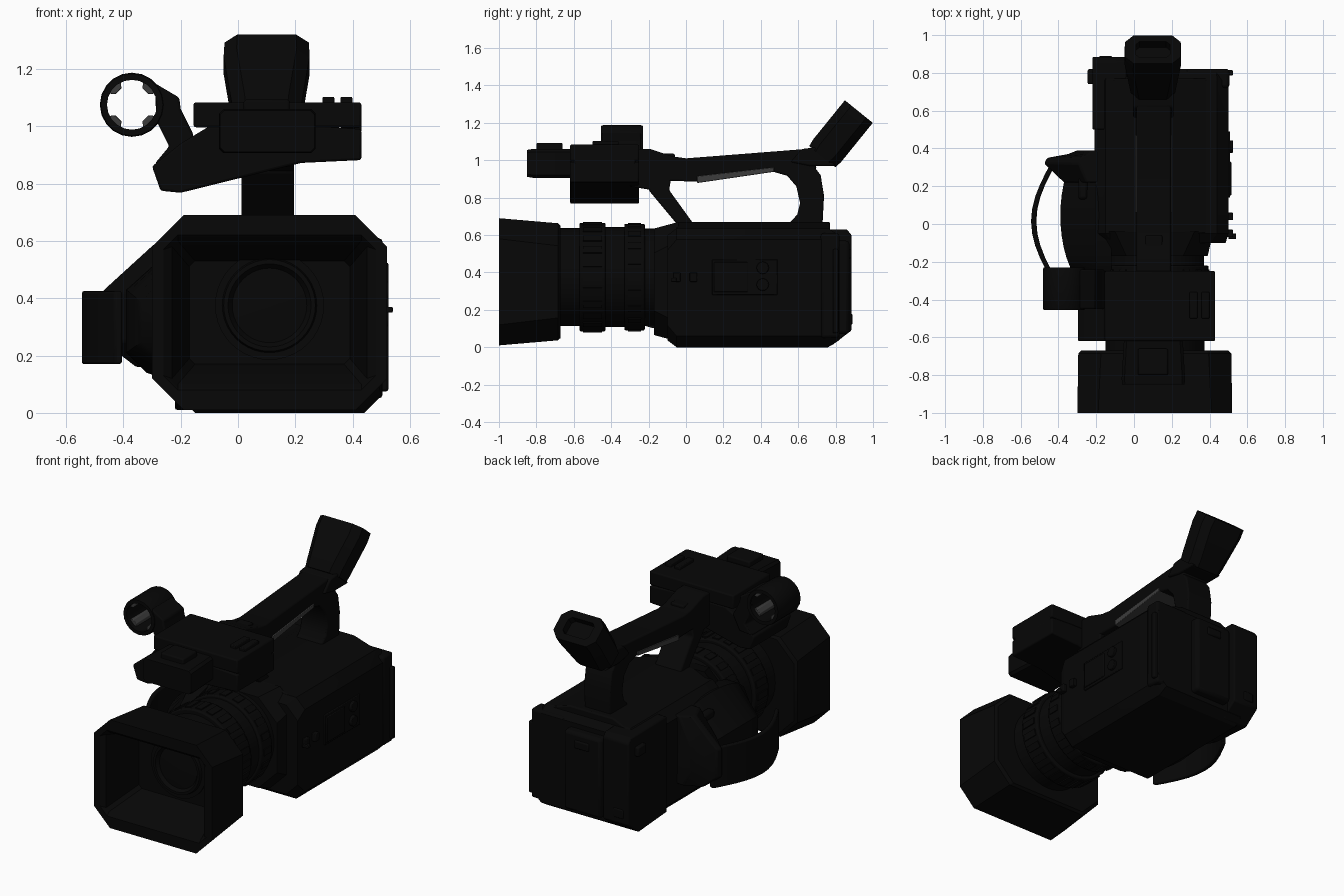
import bpy, bmesh, math
from mathutils import Matrix, Vector

cube = bpy.data.objects.get("Cube")
if cube:
    bpy.data.objects.remove(cube, do_unlink=True)


def material(name, value):
    m = bpy.data.materials.new(name)
    m.use_nodes = True
    colour = (value, value, value, 1)
    m.diffuse_color = colour
    m.node_tree.nodes["Principled BSDF"].inputs["Base Color"].default_value = colour
    return m


BLACK = material("matte black", .002)
GREY = material("rubber grey", .045)
LENS_X, LENS_Z = .11, .375


def finish(name, bm, mat=BLACK, bevel=0.0):
    bmesh.ops.recalc_face_normals(bm, faces=bm.faces)
    mesh = bpy.data.meshes.new(name)
    bm.to_mesh(mesh)
    bm.free()
    ob = bpy.data.objects.new(name, mesh)
    bpy.context.collection.objects.link(ob)
    mesh.materials.append(mat)
    if bevel:
        mod = ob.modifiers.new("soft edge", "BEVEL")
        mod.width, mod.segments, mod.limit_method = bevel, 2, "ANGLE"
    bpy.ops.object.select_all(action="DESELECT")
    ob.select_set(True)
    bpy.context.view_layer.objects.active = ob
    bpy.ops.object.shade_smooth_by_angle(angle=math.radians(32))
    return ob


def loft(name, rings, mat=BLACK, closed=False, bevel=0.0):
    """Skin equal-length point rings, capping both ends unless closed."""
    bm = bmesh.new()
    loops = [[bm.verts.new(p) for p in ring] for ring in rings]
    pairs = list(zip(loops, loops[1:]))
    if closed:
        pairs.append((loops[-1], loops[0]))
    else:
        bm.faces.new(loops[0])
        bm.faces.new(loops[-1])
    for a, b in pairs:
        for i in range(len(a)):
            bm.faces.new((a[i - 1], a[i], b[i], b[i - 1]))
    return finish(name, bm, mat, bevel)


def prism(name, outline, axis, lo, hi, mat=BLACK, bevel=.008):
    """Extrude a 2D outline along x, y or z."""
    place = {"x": lambda a, b, t: (t, a, b), "y": lambda a, b, t: (a, t, b),
             "z": lambda a, b, t: (a, b, t)}[axis]
    rings = [[place(a, b, t) for a, b in outline] for t in (lo, hi)]
    return loft(name, rings, mat, bevel=bevel)


def box(name, centre, size, mat=BLACK, bevel=.008):
    bm = bmesh.new()
    place = Matrix.Translation(centre) @ Matrix.Diagonal((*size, 1))
    bmesh.ops.create_cube(bm, size=1, matrix=place)
    return finish(name, bm, mat, bevel)


def octagon(y, half_x, half_z, cut, x=LENS_X, z=.35):
    """Rectangle with cut corners, facing along y."""
    corners = []
    for sx, sz in ((1, 1), (-1, 1), (-1, -1), (1, -1)):
        pair = [Vector((x + sx * half_x, y, z + sz * (half_z - cut))),
                Vector((x + sx * (half_x - cut), y, z + sz * half_z))]
        corners += pair if sx == sz else pair[::-1]
    return corners


def circle(y, radius, x=LENS_X, z=LENS_Z, sides=40):
    angles = [k * math.tau / sides for k in range(sides)]
    return [(x + radius * math.cos(a), y, z + radius * math.sin(a)) for a in angles]


# Lens hood: hollow, corner-cut, flaring to the front
loft("lens_hood", [octagon(-.67, .39, .3, .12), octagon(-.685, .405, .313, .12),
                   octagon(-1, .41, .34, .11), octagon(-1, .37, .27, .05),
                   octagon(-.98, .34, .25, .02), octagon(-.74, .28, .18, .02)])

# Front glass and its bezel
loft("front_lens", [circle(-.72, .19), circle(-.75, .19), circle(-.75, .165), circle(-.77, .16),
                    circle(-.77, .145), circle(-.75, .13), circle(-.76, .03)])

# Stepped barrel
for part, start, end, radius in (("front_barrel", -.69, -.56, .262), ("focus_ring", -.57, -.43, .29),
                                 ("middle_barrel", -.44, -.32, .268), ("zoom_ring", -.33, -.22, .285),
                                 ("rear_barrel", -.23, -.05, .26)):
    loft(part, [circle(start, radius), circle(end, radius)], bevel=.008)


def ribs(name, y, radius, count, length):
    bm = bmesh.new()
    for k in range(count):
        turn = Matrix.Rotation(k * math.tau / count, 4, "Y")
        bmesh.ops.create_cube(bm, size=1, matrix=Matrix.Translation((LENS_X, y, LENS_Z)) @ turn
                              @ Matrix.Translation((radius, 0, 0))
                              @ Matrix.Diagonal((.012, length, .04, 1)))
    finish(name, bm)


ribs("focus_ring_ribs", -.5, .29, 24, .1)
ribs("zoom_ring_ribs", -.275, .284, 20, .07)

# Main body with tapered ends, raised top and front collar
BODY = {"x": .145, "z": .318}
loft("body", [octagon(-.1, .34, .28, .08, **BODY), octagon(-.05, .355, .318, .06, **BODY),
              octagon(.76, .355, .318, .06, **BODY), octagon(.82, .35, .28, .06, **BODY)])
prism("body_top", [(-.14, .62), (.43, .62), (.27, .67), (-.03, .67)], "y", -.05, .77)
loft("body_collar", [octagon(-.17, .28, .285, .13), octagon(-.04, .31, .32, .1)])

# Rear panels and battery
prism("rear_left_panel", [(.5, .03), (.78, .01), (.885, .09), (.885, .6), (.86, .63), (.5, .63)],
      "x", -.22, -.04)
box("battery", (.11, .8, .32), (.26, .15, .5), bevel=.02)
box("battery_latch", (.11, .87, .5), (.1, .03, .05))
box("rear_right_panel", (.39, .77, .33), (.23, .1, .56), bevel=.015)
box("rear_side_plate", (.505, .8, .3), (.04, .03, .45))
box("strap_lug", (-.22, .78, .53), (.05, .08, .06))
box("rear_socket", (-.15, .88, .15), (.07, .02, .06))

# Control details on the left side
box("side_panel", (.5, .315, .375), (.016, .35, .19), bevel=.004)
box("side_door", (.5, .24, .375), (.03, .18, .16), bevel=.004)
for z in (.335, .425):
    dial = [(.41 + y, height) for y, _, height in circle(0, .033, x=0, z=z, sides=16)]
    prism("side_dial", dial, "x", .5, .525, bevel=.004)
for y in (-.05, .04):
    box("side_button", (.51, y, .375), (.03, .04, .05), bevel=.004)
box("side_tab", (.52, -.065, .36), (.04, .03, .02), bevel=.004)

# Hand grip: sections swell quickly, then stay nearly straight
sections = []
for k in range(13):
    t = k / 12
    swell = .35 + .65 * max(0, math.sin(math.pi * t)) ** .5
    y, out = -.29 + .67 * t, -.22 - .17 * swell
    low, top = .2 - .12 * swell, .46 + .14 * swell
    sections.append([(-.12, y, low), (out + .07, y, low + .06), (out, y, low + .13),
                     (out, y, top - .17), (-.2, y, top), (-.12, y, top)])
loft("hand_grip", sections)
box("zoom_rocker", (-.27, .2, .53), (.05, .14, .05), bevel=.015)

# Thumb rest: flared wedge behind the grip, narrowing upwards to the body
flare = [(-.37, .22), (-.475, .32), (-.46, .35), (-.35, .37), (-.3, .39), (-.18, .385), (-.18, .22)]
loft("thumb_rest", [[(-.18 + (x + .18) * reach, y, z) for x, y in flare]
                    for z, reach in ((.16, .6), (.25, 1), (.425, 1), (.59, .38))], bevel=.008)

# Hand strap: a bowed band
bow = [(-.43 - .115 * math.sin(math.pi * k / 10), -.31 + .065 * k) for k in range(11)]
prism("hand_strap", bow + [(x + .028, y) for x, y in reversed(bow)], "z", .17, .425, bevel=.008)

# Carrying handle: bar, slanted front leg and curved rear leg
HANDLE = {"axis": "x", "lo": .012, "hi": .195}
prism("handle_bar", [(-.3, .86), (-.18, .84), (-.08, .89), (.06, .885), (.46, .94), (.6, .9),
                     (.7, .96), (.64, 1.06), (0, 1.01), (-.07, 1.02), (-.19, 1.06), (-.3, 1.06)],
      **HANDLE)
prism("handle_front_leg", [(-.05, .66), (.04, .66), (-.09, .84), (-.08, .9), (-.2, .9), (-.2, .84)],
      **HANDLE)
prism("handle_rear_leg", [(.55, .66), (.73, .66), (.738, .81), (.72, .92), (.66, 1), (.5, .96),
                          (.46, .94), (.53, .93), (.59, .86), (.61, .77), (.595, .71)], **HANDLE)
prism("handle_grip_pad", [(.06, .878), (.47, .938), (.47, .962), (.06, .915)],
      "x", .006, .201, GREY, .003)
box("handle_button", (.105, -.11, 1.01), (.09, .1, .05))

# Tilted viewfinder with a recessed eyepiece
tilt = Matrix.Translation((.1, .924, 1.26)) @ Matrix.Rotation(math.radians(51), 4, "X")
tube = [octagon(depth, half_x, half_z, .045, x=0, z=0) for depth, half_x, half_z in
        ((-.31, .118, .09), (-.27, .122, .096), (-.06, .15, .096), (0, .147, .096))]
tube += [octagon(depth, .09, .055, .02, x=0, z=0) for depth in (0, -.05)]
loft("viewfinder", [[tilt @ p for p in ring] for ring in tube])
prism("viewfinder_hinge", [(.56, .99), (.66, .97), (.8, .97), (.7, 1.07), (.62, 1.06)],
      "x", -.005, .21)

# Top unit: upper deck, sloping audio input block and front microphone
box("top_deck", (.1375, -.435, 1.04), (.585, .37, .087), bevel=.008)
prism("audio_input_block", [(-.27, .775), (-.2, .768), (.22, .872), (.43, .882), (.43, .99),
                            (.27, 1), (-.1, 1), (-.2, .94), (-.3, .86)], "y", -.62, -.25)
box("deck_hinge", (.395, -.435, 1), (.07, .33, .05))
for x in (.315, .378):
    box("deck_switch", (x, -.43, 1.085), (.042, .14, .035), bevel=.005)
MIC = {"cut": .015, "x": .1025, "z": .983}
loft("front_microphone", [octagon(-.85, .165, .072, **MIC), octagon(-.82, .168, .077, **MIC),
                          octagon(-.6, .155, .077, **MIC)])
box("accessory_shoe", (.1, -.73, 1.065), (.16, .14, .055))

# Microphone clamp: ring, inner pads and arm
RING = {"x": -.37, "z": 1.075}
loft("microphone_clamp", [circle(y, radius, sides=20, **RING) for y, radius in
                          ((-.455, .108), (-.445, .112), (-.24, .112),
                           (-.23, .108), (-.23, .087), (-.455, .087))], closed=True)
for k in range(4):
    angle = math.pi * (k / 2 + 1 / 4)
    pad = [(RING["x"] + r * math.cos(angle + d), RING["z"] + r * math.sin(angle + d))
           for r, d in ((.092, -.34), (.092, .34), (.068, .22), (.068, -.22))]
    prism("clamp_pad", pad, "y", -.43, -.26, GREY, .003)
prism("clamp_arm", [(-.29, 1.15), (-.205, 1.1), (-.2, 1.06), (-.155, .97), (-.2, .88), (-.29, .87),
                    (-.24, .93), (-.285, 1.02)], "y", -.45, -.24)
